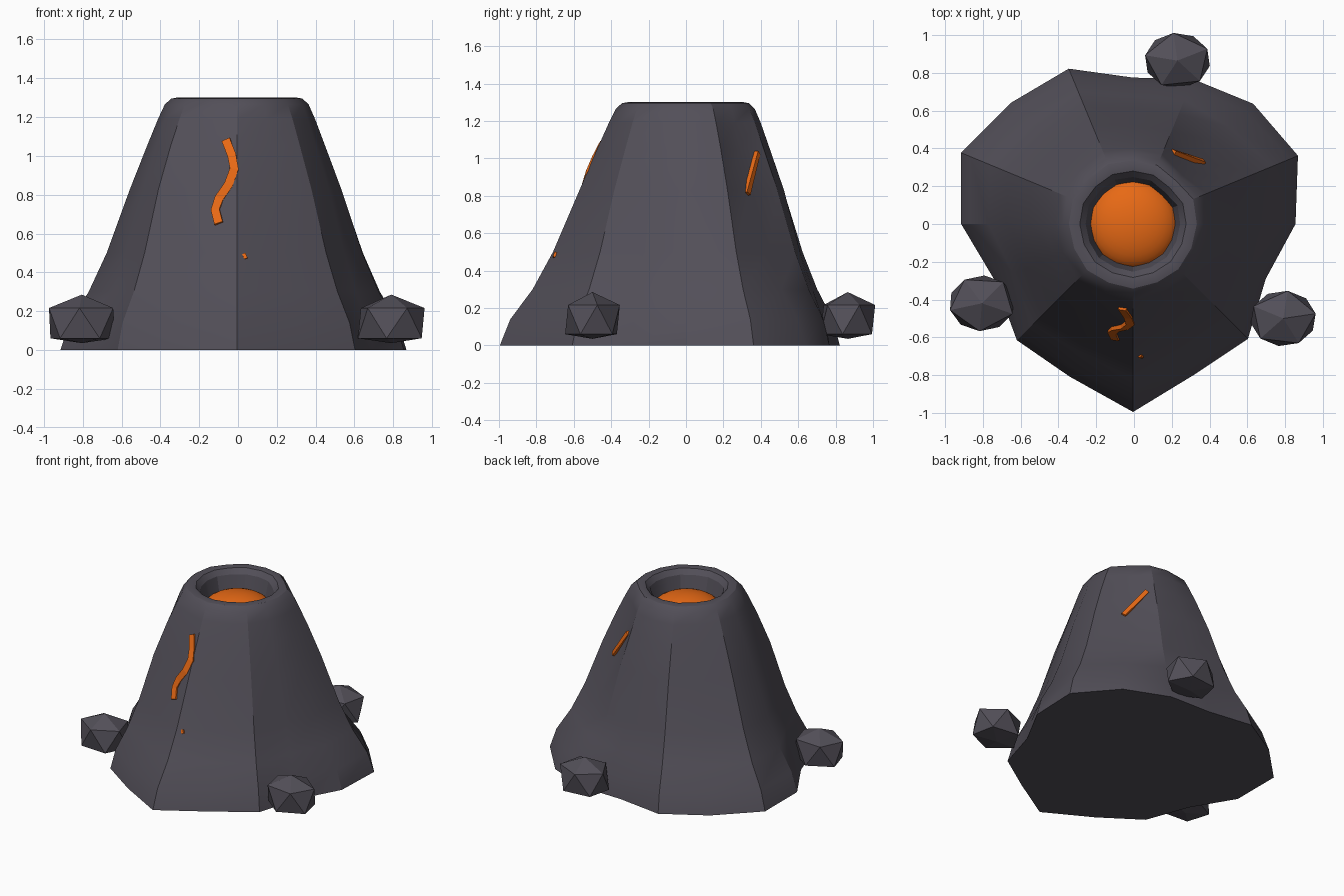
import bpy, bmesh, math
from mathutils import Vector
from mathutils.bvhtree import BVHTree

if "Cube" in bpy.data.objects:
    bpy.data.objects.remove(bpy.data.objects["Cube"])


def material(name, rgb):
    m = bpy.data.materials.new(name)
    m.diffuse_color = (*rgb, 1)
    m.use_nodes = True
    m.node_tree.nodes["Principled BSDF"].inputs["Base Color"].default_value = m.diffuse_color
    return m


ROCK = material("dark_rock", (0.085, 0.078, 0.098))
LAVA = material("orange_lava", (0.85, 0.15, 0.008))


def add_object(name, bm, mat):
    me = bpy.data.meshes.new(name)
    bmesh.ops.recalc_face_normals(bm, faces=bm.faces)
    bm.to_mesh(me)
    ob = bpy.data.objects.new(name, me)
    bpy.context.collection.objects.link(ob)
    me.materials.append(mat)
    return ob


# Mountain: 16-sided rings starting at the front corner, going counterclockwise
FOOT = [.995, .86, .86, .76, .86, .945, .90, .83,
        .775, .89, .91, .985, .91, .79, .87, .875]
UPPER = [.97, .90, .94, .90, .93, 1, .80, .92,
         .92, .98, .92, 1, .95, .93, 1, .92]
# z, radius, blend from foot to upper outline, evenness of the upper outline
LEVELS = [(0, .90, 0, 1), (.14, .86, .1, 1), (.30, .77, .3, 1), (.5, .685, .5, 1),
          (.83, .575, .85, 1), (1.05, .485, .95, .9), (1.19, .42, 1, .6),
          (1.265, .38, 1, .4), (1.295, .345, 1, .3), (1.3, .315, 1, .2),
          (1.295, .285, 1, .2), (1.26, .255, 1, .3), (1.18, .235, 1, .3), (1.08, .21, 1, .3)]

bm = bmesh.new()
rings = []
for z, s, w, k in LEVELS:
    ring = []
    for i in range(16):
        a = math.radians(-90 + 22.5 * i)
        r = s * ((1 - w) * FOOT[i] / .9 + w * UPPER[i] ** k)
        ring.append(bm.verts.new((r * math.cos(a) - .005, r * math.sin(a), z)))
    rings.append(ring)
for lo, hi in zip(rings, rings[1:]):
    for i in range(16):
        j = (i + 1) % 16
        bm.faces.new((lo[i], lo[j], hi[j], hi[i]))
bm.faces.new(rings[0][::-1])
bm.faces.new(rings[-1])
tree = BVHTree.FromBMesh(bm)
mountain = add_object("mountain", bm, ROCK)
bm.free()
bpy.context.view_layer.objects.active = mountain
mountain.select_set(True)
bpy.ops.object.shade_smooth_by_angle(angle=math.radians(25))
mountain.select_set(False)

# Lava pool: flattened dome inside the crater
bm = bmesh.new()
bmesh.ops.create_uvsphere(bm, u_segments=32, v_segments=16, radius=1)
for f in bm.faces:
    f.smooth = True
for v in bm.verts:
    v.co = Vector((v.co.x * .24 - .005, v.co.y * .24, v.co.z * .12 + 1.11))
add_object("lava_pool", bm, LAVA)
bm.free()


# Lava streaks: square-ended ribbons laid on the slope
def streak(name, points, width, depth):
    bm = bmesh.new()
    pts = []
    for p in points:
        p = Vector(p)
        out = Vector((p.x, p.y, 0)).normalized()
        hit = tree.ray_cast(p + out * 2, -out)[0]
        pts.append((hit if hit else p, out))
    prev = None
    for i, (p, out) in enumerate(pts):
        along = (pts[min(i + 1, len(pts) - 1)][0] - pts[max(i - 1, 0)][0]).normalized()
        side = along.cross(out).normalized() * width / 2
        n = side.cross(along).normalized()
        if n.dot(out) < 0:
            n = -n
        sec = [bm.verts.new(p + sx * side + d * n)
               for sx, d in ((-1, -depth), (1, -depth), (1, depth), (-1, depth))]
        if prev:
            for a in range(4):
                b = (a + 1) % 4
                bm.faces.new((prev[a], prev[b], sec[b], sec[a]))
        else:
            bm.faces.new(sec)
        prev = sec
    bm.faces.new(prev)
    add_object(name, bm, LAVA)
    bm.free()


streak("front_lava_streak",
       [(-.06, -.44, 1.08), (-.03, -.48, 1.0), (-.02, -.53, .93), (-.05, -.55, .85),
        (-.10, -.57, .78), (-.12, -.59, .72), (-.10, -.62, .65)], .045, .014)
streak("back_lava_streak", [(.21, .385, 1.03), (.365, .325, .81)], .03, .014)
streak("lava_drop", [(.03, -.69, .495), (.04, -.69, .47)], .018, .008)


# Boulders: squashed icosahedra with a flatter underside
for name, x, y, turn in (("right_boulder", .79, -.50, 10), ("left_boulder", -.805, -.42, 50),
                         ("back_boulder", .23, .865, 25)):
    bm = bmesh.new()
    bmesh.ops.create_icosphere(bm, subdivisions=1, radius=1)
    t = math.radians(turn)
    for v in bm.verts:
        c = v.co.copy()
        z = .16 + .125 * c.z
        if -.9 < c.z < 0:
            z = .06
        h = .195 * (c.x * math.cos(t) - c.y * math.sin(t))
        d = .165 * (c.x * math.sin(t) + c.y * math.cos(t))
        v.co = Vector((x + h, y + d, z))
    add_object(name, bm, ROCK)
    bm.free()
